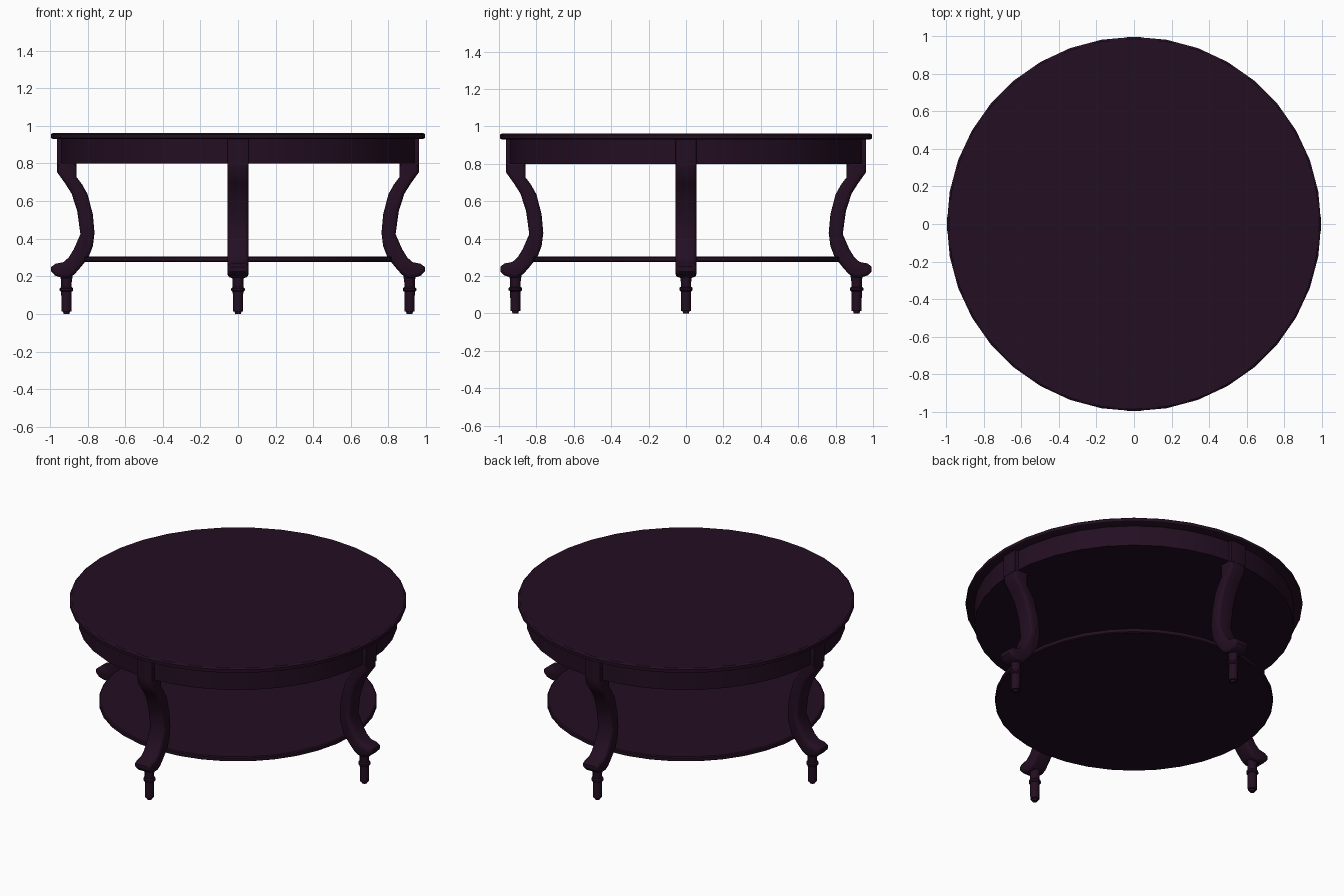
import bpy, bmesh, math
from mathutils import Matrix

if "Cube" in bpy.data.objects:
    bpy.data.objects.remove(bpy.data.objects["Cube"])

wood = bpy.data.materials.new("dark plum wood")
wood.use_nodes = True
colour = (0.017, 0.0045, 0.016, 1)
wood.diffuse_color = colour
wood.node_tree.nodes["Principled BSDF"].inputs["Base Color"].default_value = colour


def finish(bm, name, angle=35):
    bmesh.ops.recalc_face_normals(bm, faces=bm.faces)
    mesh = bpy.data.meshes.new(name)
    bm.to_mesh(mesh)
    bm.free()
    mesh.materials.append(wood)
    obj = bpy.data.objects.new(name, mesh)
    bpy.context.collection.objects.link(obj)
    bpy.ops.object.select_all(action='DESELECT')
    obj.select_set(True)
    bpy.context.view_layer.objects.active = obj
    bpy.ops.object.shade_smooth_by_angle(angle=math.radians(angle))
    return obj


def lathe(name, profile, sides, matrix=Matrix()):
    """Closed turned solid from (radius, height) points, bottom to top."""
    bm = bmesh.new()
    rings = []
    for r, z in profile:
        rings.append([bm.verts.new((r * math.cos(i * math.tau / sides),
                                    r * math.sin(i * math.tau / sides), z))
                      for i in range(sides)])
    for low, high in zip(rings, rings[1:]):
        for i in range(sides):
            j = (i + 1) % sides
            bm.faces.new((low[i], low[j], high[j], high[i]))
    bm.faces.new(rings[0][::-1])
    bm.faces.new(rings[-1])
    bm.transform(matrix)
    return finish(bm, name)


def slab(name, profile, half_width, round_off, matrix):
    """Side outline in (radius, height), extruded sideways with rounded rims."""
    bm = bmesh.new()
    face = bm.faces.new([bm.verts.new((x, -half_width, z)) for x, z in profile])
    moved = bmesh.ops.extrude_face_region(bm, geom=[face])["geom"]
    bmesh.ops.translate(bm, vec=(0, 2 * half_width, 0),
                        verts=[v for v in moved if isinstance(v, bmesh.types.BMVert)])
    rims = [e for e in bm.edges
            if abs(e.verts[0].co.y - e.verts[1].co.y) < 1e-5]
    bmesh.ops.bevel(bm, geom=rims, offset=round_off, segments=3,
                    profile=0.5, affect='EDGES', clamp_overlap=True)
    bm.transform(matrix)
    return finish(bm, name, 40)


# Round top, apron and lower shelf
lathe("table_top", [(0.985, 0.93), (0.995, 0.935), (0.995, 0.955), (0.985, 0.962)], 36)
lathe("apron", [(0.943, 0.80), (0.943, 0.932)], 36)
lathe("lower_shelf", [(0.815, 0.275), (0.822, 0.28), (0.822, 0.30), (0.815, 0.305)], 36)

# Side outlines of the curved leg and of its square upper block
leg_outline = [
    (0.96, 0.82), (0.963, 0.755), (0.92, 0.695), (0.885, 0.64), (0.855, 0.547),
    (0.838, 0.424), (0.873, 0.344), (0.90, 0.30), (0.928, 0.275), (0.97, 0.267),
    (0.993, 0.25), (0.993, 0.225), (0.972, 0.203), (0.935, 0.192), (0.90, 0.192),
    (0.87, 0.21), (0.835, 0.25), (0.795, 0.30), (0.772, 0.36), (0.763, 0.43),
    (0.772, 0.53), (0.80, 0.637), (0.83, 0.69), (0.859, 0.728), (0.859, 0.82)]
block_outline = [(0.859, 0.79), (0.963, 0.79), (0.963, 0.932), (0.859, 0.932)]

# Turned peg foot with a collar
foot_profile = [
    (0.016, 0.0), (0.018, 0.012), (0.027, 0.014), (0.028, 0.118), (0.036, 0.124),
    (0.036, 0.136), (0.028, 0.142), (0.028, 0.17), (0.034, 0.21)]

for side, quarter in (("left", 0), ("back", 1), ("right", 2), ("front", 3)):
    turn = Matrix.Rotation(quarter * math.pi / 2, 4, 'Z')
    slab(side + "_leg", leg_outline, 0.056, 0.02, turn)
    slab(side + "_leg_block", block_outline, 0.056, 0.004, turn)
    lathe(side + "_foot", foot_profile, 12, turn @ Matrix.Translation((0.912, 0, 0)))
